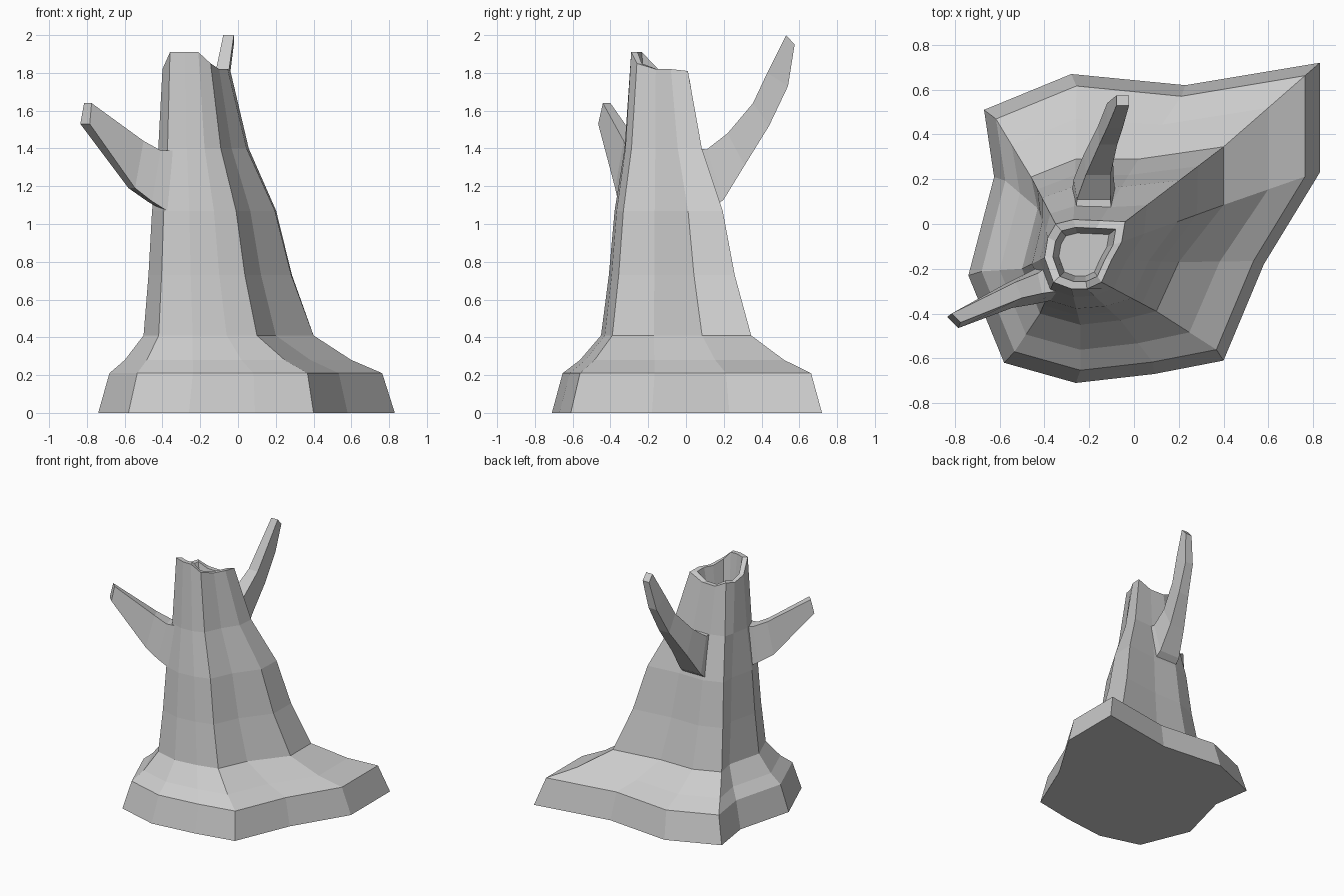
import bpy, bmesh
from mathutils import Vector

if "Cube" in bpy.data.objects:
    bpy.data.objects.remove(bpy.data.objects["Cube"])

def loft(name, rings):
    """Skin closed rings of equal length and cap both ends."""
    bm = bmesh.new()
    vs = [[bm.verts.new(p) for p in r] for r in rings]
    n = len(rings[0])
    for a, b in zip(vs, vs[1:]):
        for i in range(n):
            j = (i + 1) % n
            bm.faces.new((a[i], a[j], b[j], b[i]))
    bm.faces.new(vs[0])
    bm.faces.new(vs[-1])
    bmesh.ops.recalc_face_normals(bm, faces=bm.faces)
    me = bpy.data.meshes.new(name)
    bm.to_mesh(me)
    bm.free()
    ob = bpy.data.objects.new(name, me)
    bpy.context.collection.objects.link(ob)
    return ob

def flat(pts, z):
    return [Vector((x, y, z)) for x, y in pts]

def blend(a, b, t):
    return [p.lerp(q, t) for p, q in zip(a, b)]

def level(ring, z):
    return [Vector((p.x, p.y, z)) for p in ring]

# outlines: ground, bottom of trunk, broken rim
ground = [(-.67, .51), (-.28, .67), (.23, .62), (.83, .72), (.83, .23), (.58, -.18),
          (.40, -.61), (.09, -.67), (-.26, -.71), (-.58, -.62), (-.74, -.23), (-.625, .21)]
foot = [(-.46, .21), (-.26, .29), (.02, .29), (.40, .345), (.40, .085), (.20, -.17),
        (.10, -.39), (-.06, -.43), (-.24, -.45), (-.42, -.40), (-.50, -.20), (-.43, .07)]
rim = [(-.35, 0), (-.27, .02), (-.15, .015), (-.04, .01), (-.055, -.08), (-.10, -.16),
       (-.145, -.26), (-.21, -.29), (-.28, -.29), (-.36, -.26), (-.40, -.15), (-.385, -.06)]
rim_z = [1.80, 1.76, 1.76, 1.81, 1.82, 1.82, 1.85, 1.91, 1.91, 1.91, 1.82, 1.79]

g = flat(ground, 0)
shoulder = flat([(x * .92, y * .92) for x, y in ground], .21)
f = flat(foot, .41)
top = [Vector((x, y, z)) for (x, y), z in zip(rim, rim_z)]
centre = Vector((-.23, -.14, 0))

def shrink(k):
    return [Vector((centre.x + (p.x - centre.x) * k, centre.y + (p.y - centre.y) * k, p.z)) for p in top]

# trunk with flared root base and hollow top
loft("trunk", [g, shoulder, level(blend(shoulder, f, .45), .28), f]
     + [level(blend(f, top, t), z) for t, z in ((.26, .73), (.45, 1.07), (.78, 1.40))]
     + [top, shrink(.78), level(shrink(.62), 1.62)])

# left branch: upper edge pair, lower edge pair
loft("left_branch", [
    [(-.36, -.17, 1.39), (-.34, -.30, 1.39), (-.36, -.34, 1.06), (-.38, -.17, 1.06)],
    [(-.43, -.22, 1.39), (-.41, -.31, 1.39), (-.455, -.36, 1.12), (-.48, -.22, 1.12)],
    [(-.53, -.26, 1.44), (-.50, -.33, 1.44), (-.545, -.375, 1.19), (-.58, -.27, 1.19)],
    [(-.815, -.40, 1.64), (-.775, -.44, 1.64), (-.785, -.465, 1.53), (-.835, -.415, 1.53)]])

# back branch: upper y, z, half width; lower y, z, half width; centre x
sections = [(.03, 1.40, .08, .12, 1.06, .10, -.18), (.11, 1.395, .075, .20, 1.13, .09, -.18),
            (.22, 1.48, .055, .31, 1.31, .065, -.16), (.355, 1.64, .04, .44, 1.52, .045, -.115),
            (.43, 1.80, .035, .54, 1.73, .035, -.085), (.53, 2.0, .028, .575, 1.95, .028, -.05)]
loft("back_branch", [[(x - a, y1, z1), (x + a, y1, z1), (x + b, y2, z2), (x - b, y2, z2)]
                     for y1, z1, a, y2, z2, b, x in sections])
